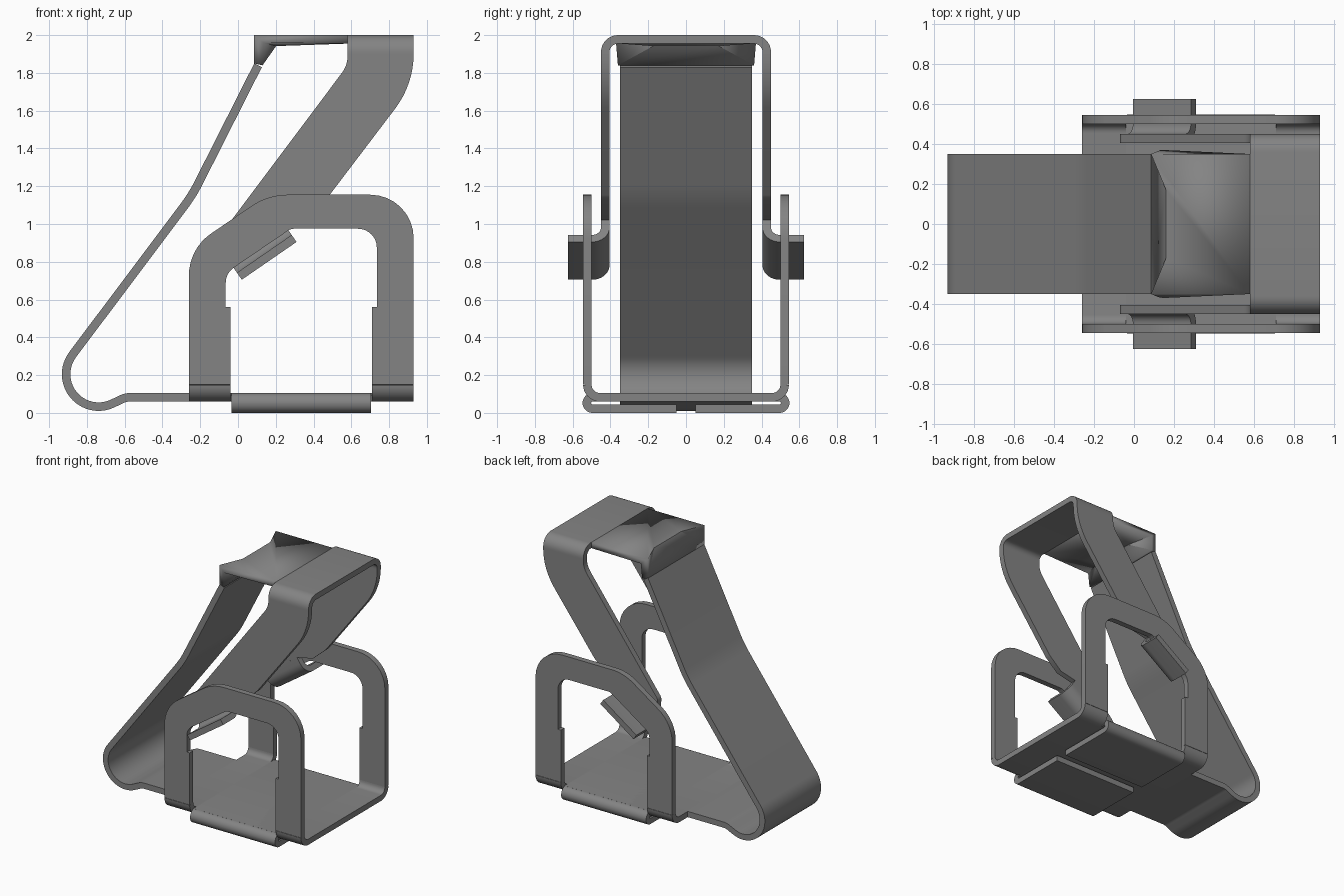
import bpy, bmesh, math
from mathutils import Vector

cube = bpy.data.objects.get("Cube")
if cube:
    bpy.data.objects.remove(cube, do_unlink=True)

T = 0.045          # sheet thickness
GREY = (0.23, 0.23, 0.23, 1)
steel = bpy.data.materials.new("grey steel")
steel.use_nodes = True
steel.diffuse_color = GREY
steel.node_tree.nodes["Principled BSDF"].inputs["Base Color"].default_value = GREY


def rounded(points, closed=False, steps=8):
    """Fillet each (x, y, radius) corner; two-value points stay sharp."""
    out, n = [], len(points)
    for i, p in enumerate(points):
        c = Vector(p[:2])
        if len(p) < 3 or (not closed and i in (0, n - 1)):
            out.append(c)
            continue
        a = (Vector(points[i - 1][:2]) - c).normalized()
        b = (Vector(points[(i + 1) % n][:2]) - c).normalized()
        half = a.angle(b) / 2
        mid = c + (a + b).normalized() * p[2] / math.sin(half)
        start = c + a * p[2] / math.tan(half) - mid
        end = c + b * p[2] / math.tan(half) - mid
        sweep = start.angle_signed(end)
        for k in range(steps + 1):
            t = -sweep * k / steps
            out.append(mid + Vector((start.x * math.cos(t) - start.y * math.sin(t),
                                     start.x * math.sin(t) + start.y * math.cos(t))))
    return out


def ribbon(path):
    """Outline of a sheet of thickness T around a centre path."""
    left, right = [], []
    for i, p in enumerate(path):
        d1 = (p - path[i - 1]).normalized() if i else None
        d2 = (path[i + 1] - p).normalized() if i < len(path) - 1 else None
        d1, d2 = d1 or d2, d2 or d1
        n1, n2 = Vector((-d1.y, d1.x)), Vector((-d2.y, d2.x))
        off = (n1 + n2) * (T / 2 / (1 + n1.dot(n2)))
        left.append(p + off)
        right.append(p - off)
    return left + right[::-1]


def finish(name, bm, mirror=False):
    mesh = bpy.data.meshes.new(name)
    bm.to_mesh(mesh)
    bm.free()
    mesh.materials.append(steel)
    ob = bpy.data.objects.new(name, mesh)
    bpy.context.collection.objects.link(ob)
    bpy.ops.object.select_all(action='DESELECT')
    ob.select_set(True)
    bpy.context.view_layer.objects.active = ob
    bpy.ops.object.shade_smooth_by_angle(angle=math.radians(30))
    if mirror:
        m = ob.modifiers.new("mirror", 'MIRROR')
        m.use_axis = (False, True, False)
        m.use_mirror_merge = False
    return ob


def prism(name, outline, lo, hi, place, mirror=False):
    bm = bmesh.new()
    ends = [[bm.verts.new(place(p.x, p.y, t)) for p in outline] for t in (lo, hi)]
    n = len(outline)
    bm.faces.new(ends[0])
    bm.faces.new(ends[1])
    for i in range(n):
        j = (i + 1) % n
        bm.faces.new((ends[0][i], ends[0][j], ends[1][j], ends[1][i]))
    bmesh.ops.recalc_face_normals(bm, faces=bm.faces)
    return finish(name, bm, mirror)


def along_x(a, b, t):
    return (t, a, b)


def along_y(a, b, t):
    return (a, t, b)


# Base channel: bent floor pieces below both pairs of legs
channel = ribbon(rounded([(-.5225, .15), (-.5225, .0825, .0675),
                          (.5225, .0825, .0675), (.5225, .15)]))
prism("base_channel_left", channel, .71, .93, along_x)
prism("base_channel_right", channel, -.26, -.04, along_x)

# Middle floor with its edges folded underneath
hem = ribbon(rounded([(.05, .0225), (.525, .0225, .0299),
                      (.525, .0825, .0299), (0, .0825)]))
prism("folded_floor", hem, -.035, .705, along_x, True)
prism("floor_infill", rounded([(-.5, .06), (.5, .06), (.5, .105), (-.5, .105)]),
      -.04, .71, along_x)

# Side arches
arch = rounded([(-.26, .15), (-.26, .87, .27), (.16, 1.155, .33), (.93, 1.155, .23),
                (.93, .15), (.71, .15), (.71, .56), (.735, .56), (.735, .975, .1),
                (.28, .975, .06), (-.065, .74, .1), (-.065, .56),
                (-.04, .56), (-.04, .15)], True)
prism("side_arch", arch, .5, .545, along_y, True)

# Spring strip: tongue, curl and long sloping back
curl = [Vector((-.738 + .172 * math.cos(a), .205 + .172 * math.sin(a)))
        for a in (math.radians(-65 - 152 * k / 24) for k in range(25))]
path = (rounded([(-.25, .0825), (-.594, .0825, .1), tuple(curl[0])])[:-1] + curl
        + rounded([tuple(curl[-1]), (-.241, 1.154, .8), (.106, 1.84)])[1:])
prism("spring_strip", ribbon(path), -.35, .35, along_y)

# Top plate and the folded corners joining it to the strip
bm = bmesh.new()
A, B, C, D = [[bm.verts.new((x, s * y, z)) for s in (-1, 1)] for x, y, z in
              ((.085, .35, 1.85), (.16, .17, 2), (.085, .35, 2), (.58, .35, 2))]
for face in ((A[0], B[0], B[1], A[1]), (B[0], A[0], C[0]), (A[1], B[1], C[1]),
             (C[0], D[0], D[1], C[1], B[1], B[0])):
    bm.faces.new(face)
plate = finish("top_plate", bm)
solid = plate.modifiers.new("thickness", 'SOLIDIFY')
solid.thickness = T
solid.offset = -1
solid.use_even_offset = True

# Saddle bending from the plate down to the arms
saddle = ribbon(rounded([(-.4275, 1.9), (-.4275, 1.9775, .0675),
                         (.4275, 1.9775, .0675), (.4275, 1.9)]))
prism("top_saddle", saddle, .58, .93, along_x)

# Slanting side arms
arm = rounded([(.58, 1.9), (.58, 1.84, .15), (-.07, .973, .05), (-.06, .82),
               (.23, 1.02), (.37, 1.05), (.48, 1.147, .1), (.93, 1.74, .48),
               (.93, 1.9)], True)
prism("side_arm", arm, .405, .45, along_y, True)

# Finger tabs curling outward from the arm ends
tilt = math.atan2(.2, .29)


def tilted(y, n, u):
    return (.02 + u * math.cos(tilt) - n * math.sin(tilt), y,
            .705 + u * math.sin(tilt) + n * math.cos(tilt))


tab = ribbon(rounded([(.625, .0225), (.4275, .0225, .07), (.4275, .14)]))
prism("finger_tab", tab, 0, .352, tilted, True)
